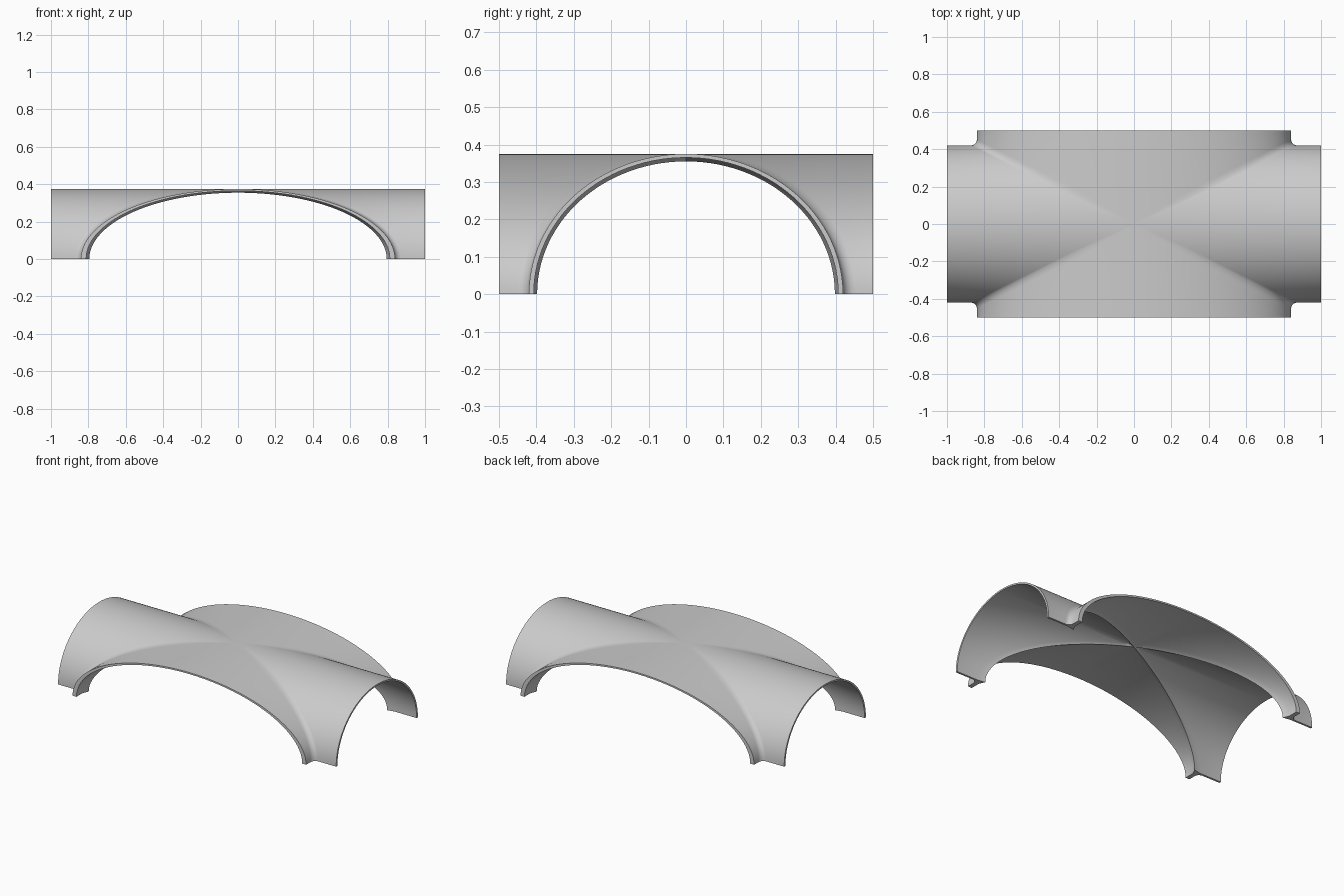
import bpy, bmesh
from math import sin, cos, pi

cube = bpy.data.objects.get("Cube")
if cube:
    bpy.data.objects.remove(cube)

SEGMENTS = 28                  # arch steps from springing to crown
END_X, END_Y = 1.0, 0.5        # ends of the long and short barrels
OUT_X, OUT_Y, OUT_Z = 0.84, 0.42, 0.375
IN_X, IN_Y, IN_Z = 0.812, 0.407, 0.365
RIB_X, RIB_Y, RIB_Z = 0.795, 0.398, 0.355


def section(t):
    """Closed outline through one quarter of the vault at arch angle t."""
    c, s = cos(t), sin(t)
    r = 0.032 * min(1, 3 * c)
    x, y, z = OUT_X * c, OUT_Y * c, OUT_Z * s
    # outer skin with a rounded valley between the two barrels
    pts = [(END_X, y, z)]
    for i in range(6):
        a = pi / 2 * i / 5
        pts.append((x + r - r * sin(a), y + r - r * cos(a), z))
    pts.append((x, END_Y, z))
    # inner skin with a slim raised rib along the groin
    x, y, z = IN_X * c, IN_Y * c, IN_Z * s
    pts += [(x, END_Y, z), (x, y + 0.03, z),
            (RIB_X * c, RIB_Y * c, RIB_Z * s),
            (x + 0.03, y, z), (END_X, y, z)]
    return pts


# quarter shell lofted from springing to crown
bm = bmesh.new()
rows = []
for k in range(SEGMENTS + 1):
    t = pi / 2 * k / SEGMENTS
    rows.append([bm.verts.new(p) for p in section(t)])
for low, high in zip(rows, rows[1:]):
    n = len(low)
    for i in range(n):
        j = (i + 1) % n
        bm.faces.new((low[i], low[j], high[j], high[i]))
bm.faces.new(rows[0])
bmesh.ops.remove_doubles(bm, verts=bm.verts, dist=1e-5)

# mirror into the four arms
for axis in range(2):
    copy = bmesh.ops.duplicate(bm, geom=bm.verts[:] + bm.edges[:] + bm.faces[:])["geom"]
    for v in copy:
        if isinstance(v, bmesh.types.BMVert):
            v.co[axis] *= -1
    bmesh.ops.remove_doubles(bm, verts=bm.verts, dist=1e-5)
bmesh.ops.recalc_face_normals(bm, faces=bm.faces)

mesh = bpy.data.meshes.new("cross_vault")
bm.to_mesh(mesh)
bm.free()
vault = bpy.data.objects.new("cross_vault", mesh)
bpy.context.collection.objects.link(vault)

# plain grey
grey = bpy.data.materials.new("light_grey")
grey.use_nodes = True
colour = (0.6, 0.6, 0.6, 1)
grey.diffuse_color = colour
grey.node_tree.nodes["Principled BSDF"].inputs["Base Color"].default_value = colour
mesh.materials.append(grey)

bpy.ops.object.select_all(action='DESELECT')
vault.select_set(True)
bpy.context.view_layer.objects.active = vault
bpy.ops.object.shade_smooth_by_angle(angle=pi / 5)
